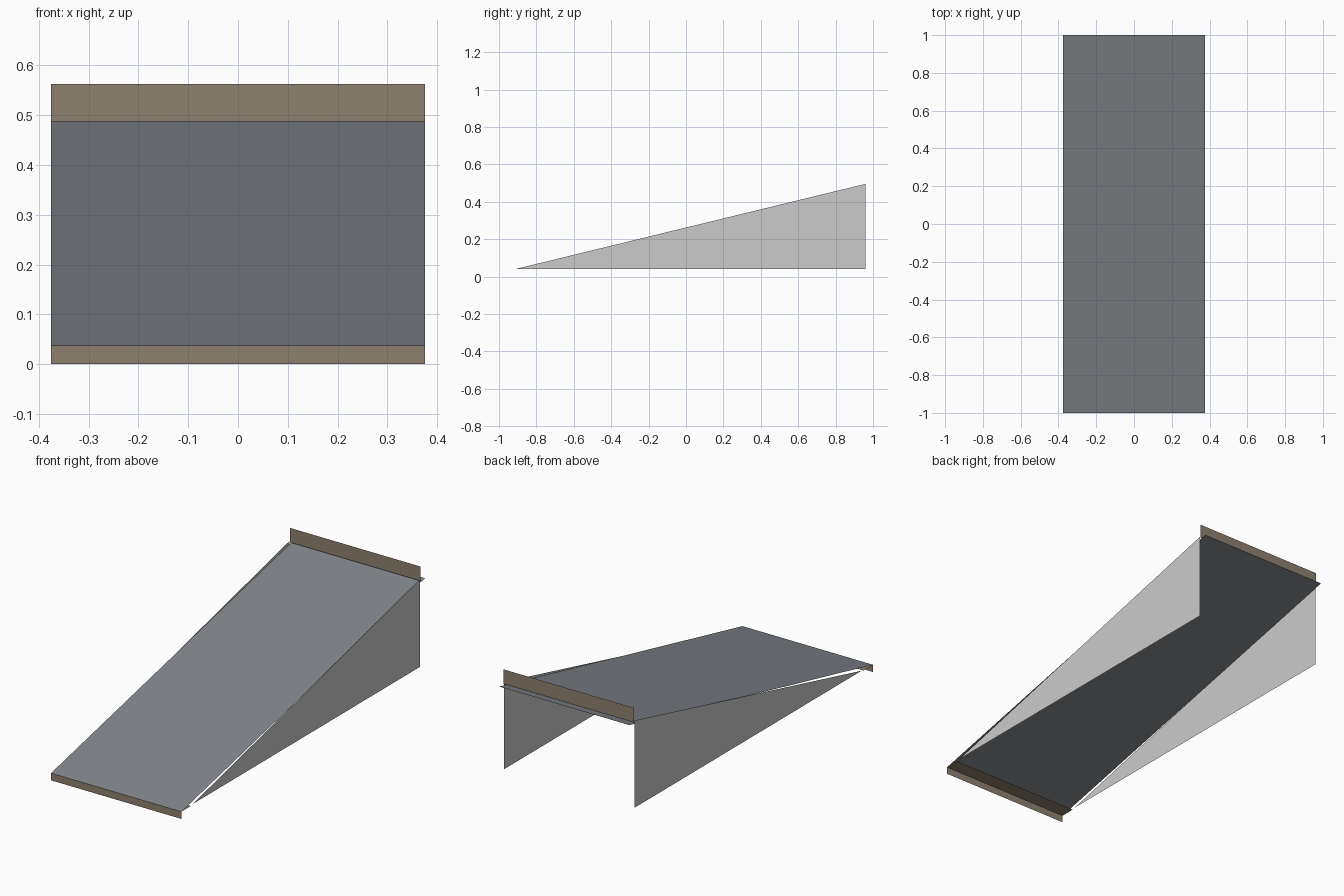
import bpy

if "Cube" in bpy.data.objects:
    bpy.data.objects.remove(bpy.data.objects["Cube"])

HALF_W = 0.375


def material(name, rgb):
    m = bpy.data.materials.new(name)
    m.diffuse_color = (*rgb, 1)
    m.use_nodes = True
    m.node_tree.nodes["Principled BSDF"].inputs["Base Color"].default_value = m.diffuse_color
    return m


def sheet(name, points, faces, mat=None):
    """Thin flat-faced sheet from a handful of points."""
    me = bpy.data.meshes.new(name)
    me.from_pydata(points, [], faces)
    ob = bpy.data.objects.new(name, me)
    bpy.context.collection.objects.link(ob)
    if mat:
        me.materials.append(mat)
    return ob


def strip(name, profile, mat=None):
    """Sweep an open (y, z) profile across the full ramp width."""
    pts = [(x, y, z) for y, z in profile for x in (-HALF_W, HALF_W)]
    faces = [(2 * i, 2 * i + 1, 2 * i + 3, 2 * i + 2) for i in range(len(profile) - 1)]
    return sheet(name, pts, faces, mat)


brown = material("brown", (0.27, 0.22, 0.16))
slate = material("slate", (0.22, 0.235, 0.255))

# sloping deck
strip("ramp_deck", [(-1, 0.0375), (1, 0.4875)], slate)

# front lip: vertical face with a short flange under the deck
strip("front_lip", [(-1, 0), (-1, 0.0375), (-0.922, 0.0375)], brown)

# upright stop at the top of the ramp
strip("rear_stop", [(0.9625, 0.4875), (0.9625, 0.5625)], brown)

# triangular side panels
profile = [(-0.907, 0.042), (0.959, 0.042), (0.959, 0.496)]
for side, name in ((1, "right_side_panel"), (-1, "left_side_panel")):
    order = (0, 1, 2) if side > 0 else (2, 1, 0)
    sheet(name, [(side * HALF_W, y, z) for y, z in profile], [order])
